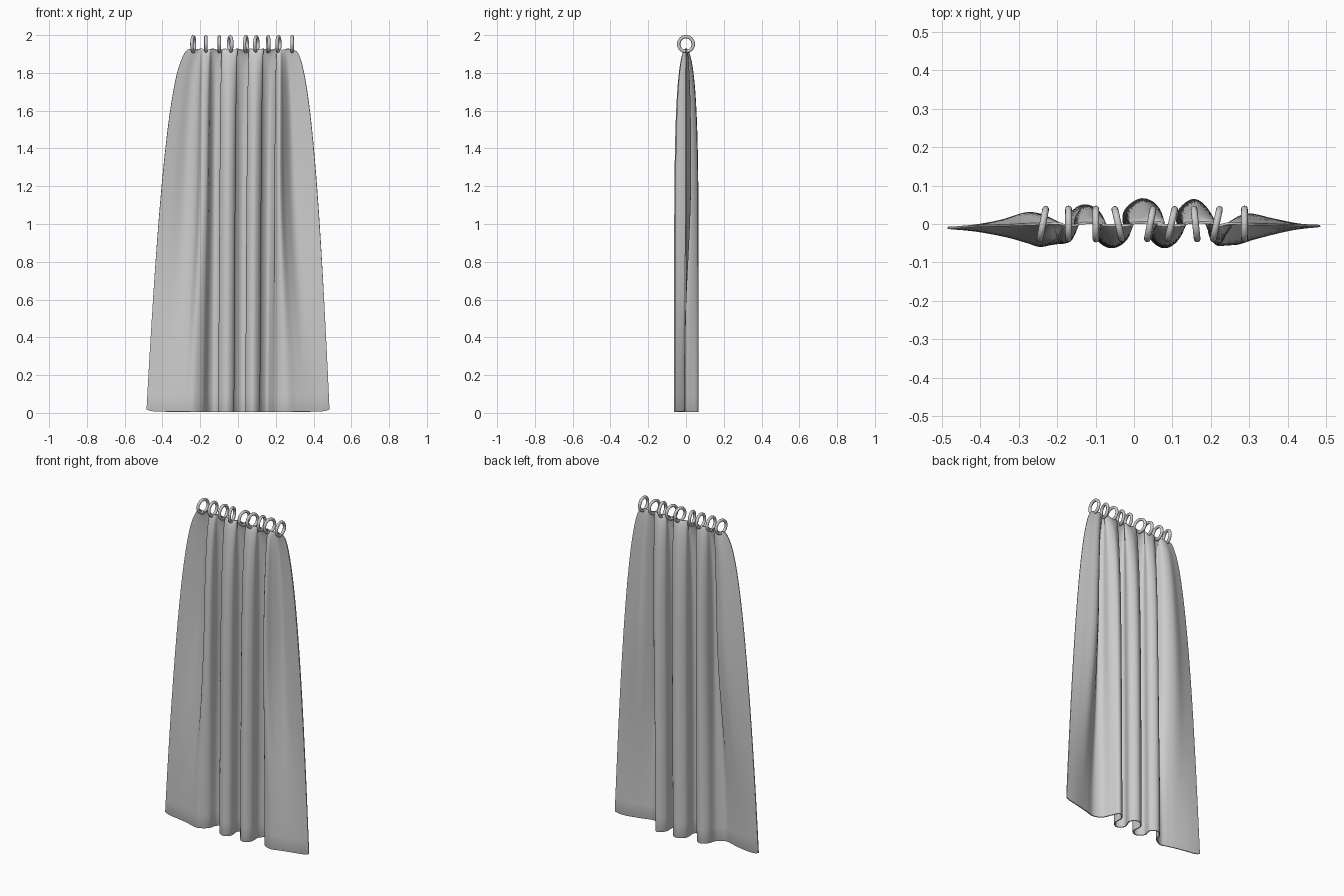
import bpy, bmesh, math
from mathutils import Vector

cube = bpy.data.objects.get("Cube")
if cube:
    bpy.data.objects.remove(cube)


def make_material(name, rgb):
    mat = bpy.data.materials.new(name)
    mat.use_nodes = True
    mat.diffuse_color = (*rgb, 1)
    mat.node_tree.nodes["Principled BSDF"].inputs["Base Color"].default_value = (*rgb, 1)
    return mat


grey = make_material("plain grey", (0.6, 0.6, 0.6))

# Pleat paths (x, y): shared middle folds, and side panels low down and high up
MIDDLE = [
    (-.13, .048), (-.095, .025), (-.10, -.03), (-.062, -.06), (-.025, -.035),
    (-.025, .03), (.02, .064), (.058, .035), (.042, -.03), (.078, -.06),
    (.112, -.03), (.115, .03), (.155, .062)]
LEFT_LOW = [(-.484, -.01), (-.41, -.017), (-.33, -.032), (-.28, -.046),
            (-.235, -.056), (-.185, -.025), (-.165, .025)]
LEFT_HIGH = [(-.484, -.005), (-.40, .01), (-.31, .03), (-.235, .008),
             (-.205, -.045), (-.17, -.04), (-.158, .02)]
RIGHT_LOW = [(.18, .02), (.205, -.03), (.255, -.052), (.31, -.038),
             (.36, -.025), (.42, -.012), (.484, -.005)]
RIGHT_HIGH = [(.19, .025), (.19, -.03), (.218, -.055), (.255, -.015),
              (.315, .025), (.40, .014), (.484, -.003)]
HEIGHT = 1.925
HEM = 0.006


def spline(points, steps=6):
    """Smooth curve through the points."""
    points = [Vector(p) for p in points]
    ends = [2 * points[0] - points[1]] + points + [2 * points[-1] - points[-2]]
    out = []
    for a, b, c, d in zip(ends, ends[1:], ends[2:], ends[3:]):
        for i in range(steps):
            t = i / steps
            out.append(0.5 * (2 * b + (c - a) * t + (2 * a - 5 * b + 4 * c - d) * t * t
                              + (3 * b - a - 3 * c + d) * t ** 3))
    return out + [points[-1]]


# Curtain: the pleats flatten and the sides draw in towards the top
low_path = spline(LEFT_LOW + MIDDLE + RIGHT_LOW)
high_path = spline(LEFT_HIGH + MIDDLE + RIGHT_HIGH)
rows = 44
bm = bmesh.new()
grid = []
for r in range(rows + 1):
    drop = (r / rows) ** 2                      # finer rows near the top
    spread = drop ** 0.43
    depth = max(0.06, math.sqrt(1 - (1 - drop) ** 6))
    t = min(1, (1 - drop) / 0.7)
    blend = t * t * (3 - 2 * t)
    line = []
    for low, high in zip(low_path, high_path):
        p = low.lerp(high, blend)
        side = max(0, (abs(p.x) - 0.2) / 0.284)  # only the outer panels flare
        gather = 0.215 * side * (1 - spread)
        x = p.x - math.copysign(gather, p.x) + 0.02 * (1 - spread)
        corner = 0.012 * side ** 12 * drop       # hem lifts at the corners
        scallop = 0.003 * math.cos(95 * x) * (1 - drop) ** 12
        z = HEM + (HEIGHT - HEM) * (1 - drop) + corner + scallop
        line.append(bm.verts.new((x, p.y * depth, z)))
    grid.append(line)
for upper, lower in zip(grid, grid[1:]):
    for i in range(len(upper) - 1):
        bm.faces.new((upper[i], lower[i], lower[i + 1], upper[i + 1]))
mesh = bpy.data.meshes.new("curtain")
bm.to_mesh(mesh)
bm.free()
mesh.materials.append(grey)
curtain = bpy.data.objects.new("curtain", mesh)
bpy.context.collection.objects.link(curtain)
for face in mesh.polygons:
    face.use_smooth = True
cloth = curtain.modifiers.new("cloth thickness", "SOLIDIFY")
cloth.thickness = 0.006
cloth.offset = 0
hem = curtain.modifiers.new("rounded hem", "BEVEL")
hem.width = 0.0028
hem.segments = 2
hem.angle_limit = math.radians(60)

# Hanging rings: x position, turn in degrees
RINGS = [(-.237, -11), (-.17, 0), (-.099, 0), (-.041, 13), (.042, -11),
         (.097, -13), (.16, 6), (.214, -12), (.287, 0)]
for number, (x, turn) in enumerate(RINGS, 1):
    bpy.ops.mesh.primitive_torus_add(
        major_segments=32, minor_segments=12, major_radius=0.039, minor_radius=0.0087,
        location=(x, 0, 1.9523), rotation=(0, math.pi / 2, math.radians(turn)))
    ring = bpy.context.object
    ring.name = f"ring_{number}"
    ring.data.materials.append(grey)
    bpy.ops.object.shade_smooth()
